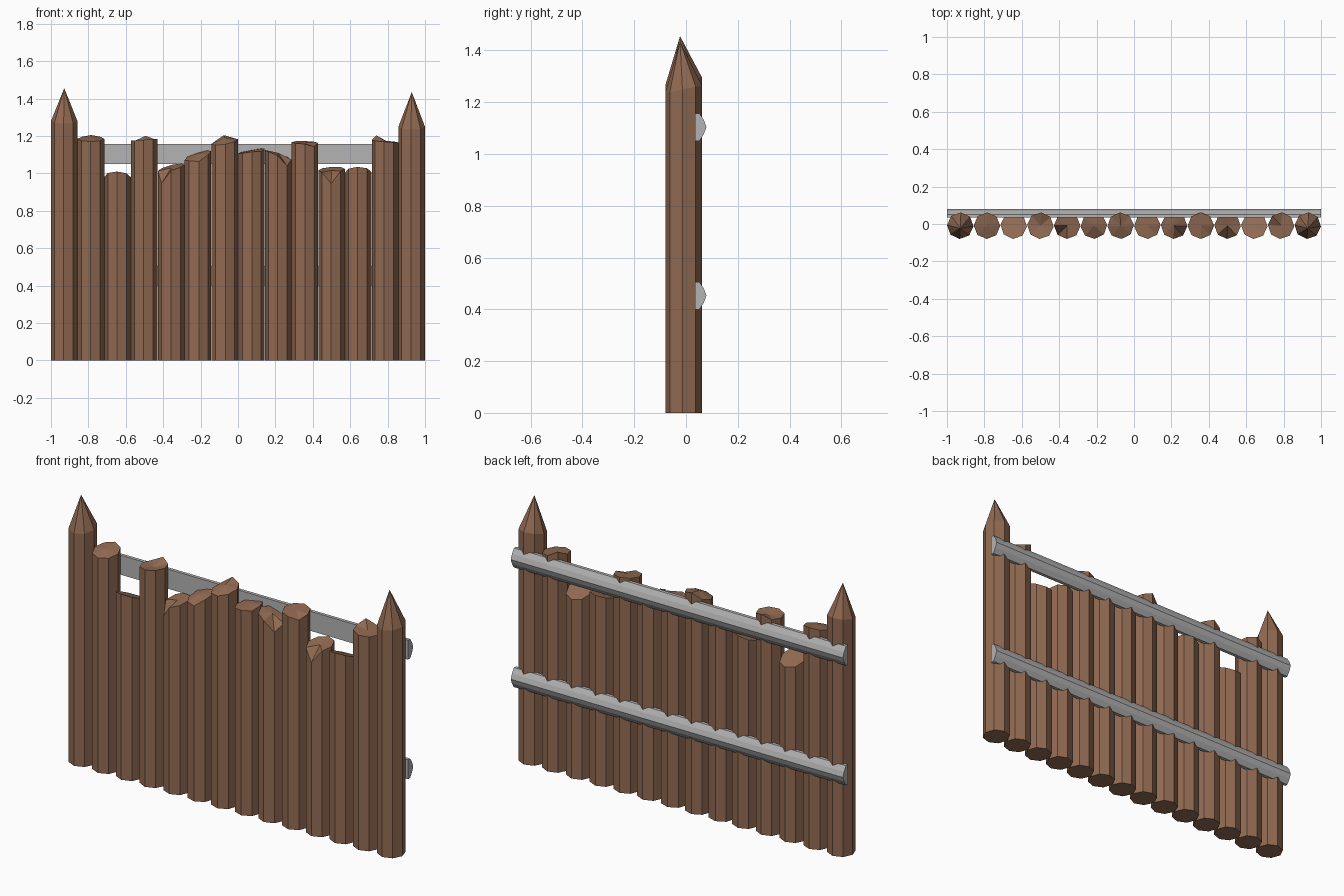
import bpy, bmesh, math, random

if "Cube" in bpy.data.objects:
    bpy.data.objects.remove(bpy.data.objects["Cube"])

random.seed(4)
R, Y0, SIDES = 0.071, -0.009, 8


def material(name, rgb):
    m = bpy.data.materials.new(name)
    m.diffuse_color = (*rgb, 1)
    m.use_nodes = True
    m.node_tree.nodes["Principled BSDF"].inputs["Base Color"].default_value = m.diffuse_color
    return m


wood = material("brown wood", (0.283, 0.144, 0.084))
rail_grey = material("grey rail", (0.456, 0.452, 0.456))


def finish(bm, name, mat):
    bmesh.ops.recalc_face_normals(bm, faces=bm.faces)
    me = bpy.data.meshes.new(name)
    bm.to_mesh(me)
    bm.free()
    me.materials.append(mat)
    ob = bpy.data.objects.new(name, me)
    bpy.context.collection.objects.link(ob)


def post(name, x, rim, tip):
    """Octagonal log; rim(angle, k) gives the edge height, tip the centre of the top."""
    bm = bmesh.new()
    turn = math.radians(random.uniform(-5, 5))
    low, high = [], []
    for k in range(SIDES):
        a = k * math.tau / SIDES + turn
        px, py = x + R * math.cos(a), Y0 + R * math.sin(a)
        low.append(bm.verts.new((px, py, 0)))
        high.append(bm.verts.new((px, py, rim(a, k))))
    top = bm.verts.new((x, Y0 + tip[0], tip[1]))
    bm.faces.new(low[::-1])
    for k in range(SIDES):
        n = (k + 1) % SIDES
        bm.faces.new((low[k], low[n], high[n], high[k]))
        bm.faces.new((high[k], high[n], top))
    finish(bm, name, wood)


# Sharpened end posts: x, shoulder height, tip height
for name, x, shoulder, tip in (("left_end_post", -0.929, 1.28, 1.455),
                               ("right_end_post", 0.929, 1.25, 1.435)):
    post(name, x, lambda a, k: shoulder + 0.015 * math.sin(a), (-0.014, tip))

# Broken posts: height, rise to right, rise to back, centre bump, chipped corner, chip height
broken = [
    (1.185, 0.000, 0.015, 0.010, 2, 0.005),
    (0.980, -0.003, -0.030, 0.000, 0, 0.000),
    (1.180, 0.005, 0.000, -0.010, 2, 0.020),
    (1.030, 0.018, 0.015, 0.000, 5, -0.060),
    (1.095, 0.022, 0.018, 0.010, 6, -0.015),
    (1.170, 0.012, 0.015, 0.020, 2, 0.020),
    (1.120, 0.013, 0.005, 0.003, 7, -0.010),
    (1.100, -0.025, 0.005, 0.010, 7, -0.040),
    (1.165, -0.002, 0.008, 0.000, 7, -0.015),
    (1.020, 0.005, 0.015, -0.005, 6, -0.060),
    (1.005, 0.000, -0.030, 0.003, 0, 0.000),
    (1.172, -0.006, 0.003, 0.000, 3, 0.025),
]
for i, (h, sx, sy, bump, corner, chip) in enumerate(broken):
    post(f"broken_post_{i + 1}", -0.929 + (i + 1) * 1.858 / 13,
         lambda a, k: h + sx * math.cos(a) + sy * math.sin(a) + (chip if k == corner else 0),
         (0, h + bump))

# Two half-round rails along the back
profile = [(0.034, 0.053), (0.052, 0.053), (0.069, 0.027), (0.079, 0),
           (0.069, -0.027), (0.052, -0.053), (0.034, -0.053)]
for name, z in (("lower_rail", 0.453), ("upper_rail", 1.104)):
    bm = bmesh.new()
    face = bm.faces.new([bm.verts.new((-1, y, z + dz)) for y, dz in profile])
    ext = bmesh.ops.extrude_face_region(bm, geom=[face], use_keep_orig=True)
    bmesh.ops.translate(bm, vec=(2, 0, 0),
                        verts=[v for v in ext["geom"] if isinstance(v, bmesh.types.BMVert)])
    finish(bm, name, rail_grey)
